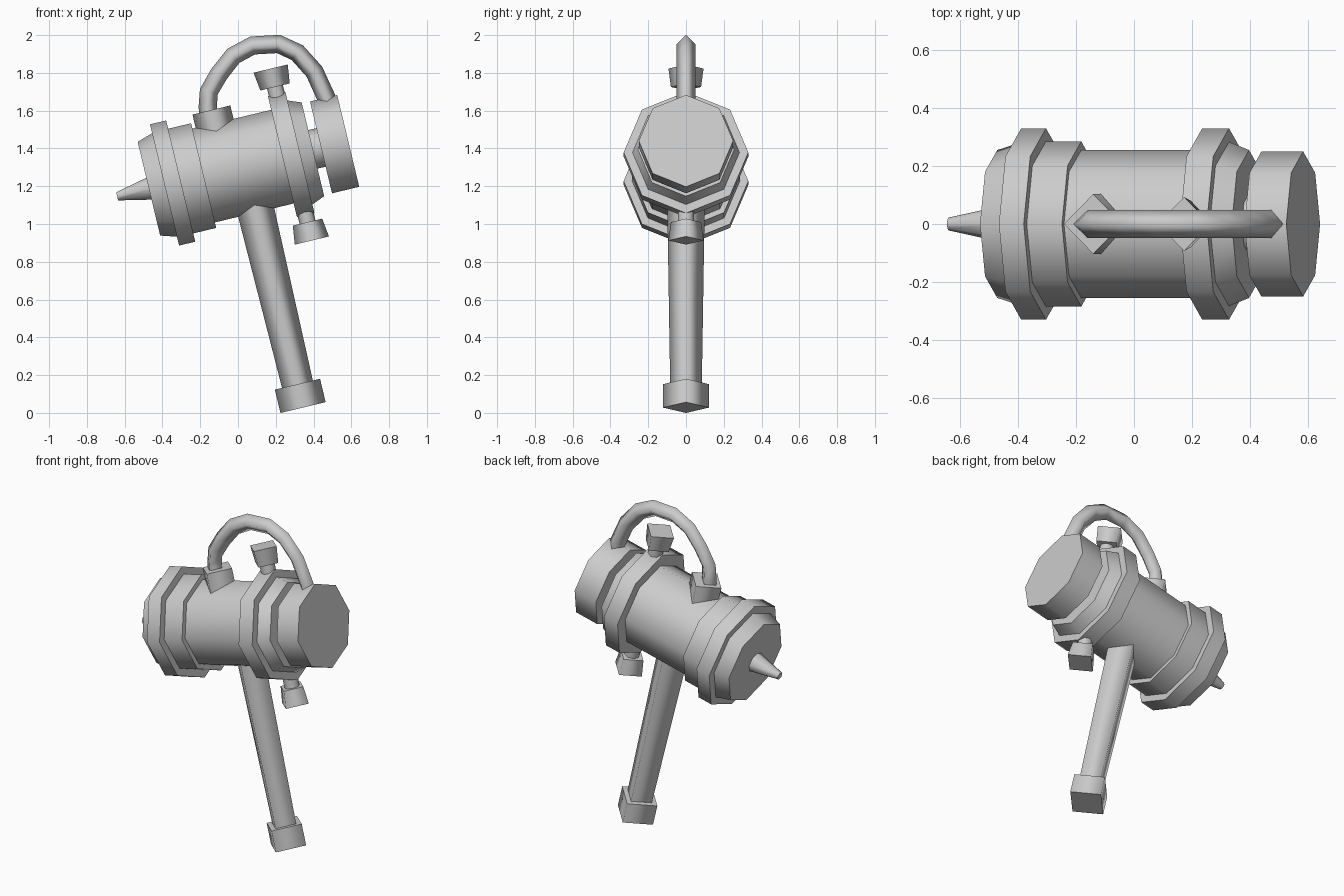
import bpy, bmesh, math
from mathutils import Matrix, Vector

cube = bpy.data.objects.get("Cube")
if cube:
    bpy.data.objects.remove(cube)

steel = bpy.data.materials.new("plain_grey")
steel.use_nodes = True
GREY = (0.6, 0.6, 0.6, 1)
steel.diffuse_color = GREY
steel.node_tree.nodes["Principled BSDF"].inputs["Base Color"].default_value = GREY

# The whole hammer leans; parts are laid out along the head axis and the handle axis
LEAN = Matrix.Translation((0, 0, 1.30)) @ Matrix.Rotation(math.radians(-13.5), 4, 'Y')
ALONG_HEAD = Matrix.Rotation(math.radians(90), 4, 'Y')


def finish(name, bm):
    mesh = bpy.data.meshes.new(name)
    bm.to_mesh(mesh)
    bm.free()
    mesh.materials.append(steel)
    obj = bpy.data.objects.new(name, mesh)
    bpy.context.collection.objects.link(obj)
    return obj


def frustum(name, sides, start, end, r_start, r_end, place):
    """Tapered prism along z with rounded-looking sides and crisp rims."""
    bm = bmesh.new()
    bmesh.ops.create_cone(bm, cap_ends=True, segments=sides, radius1=r_start,
                          radius2=r_end, depth=end - start)
    bmesh.ops.translate(bm, verts=bm.verts, vec=(0, 0, (start + end) / 2))
    bm.normal_update()
    for f in bm.faces:
        f.smooth = True
        if abs(f.normal.z) > 0.95:
            for e in f.edges:
                e.smooth = False
    bm.transform(LEAN @ place)
    return finish(name, bm)


# Head: eight-sided sections from the spike to the striking disc
head = [
    ("spike", -0.658, -0.45, 0.022, 0.067),
    ("rear_cap", -0.485, -0.39, 0.255, 0.285),
    ("rear_band", -0.40, -0.312, 0.33, 0.33),
    ("rear_collar", -0.33, -0.187, 0.285, 0.285),
    ("barrel", -0.35, 0.30, 0.255, 0.255),
    ("front_band", 0.242, 0.337, 0.33, 0.33),
    ("front_cap", 0.32, 0.408, 0.29, 0.255),
    ("neck", 0.39, 0.47, 0.105, 0.105),
    ("striking_disc", 0.452, 0.60, 0.25, 0.25),
]
for name, a, b, ra, rb in head:
    frustum(name, 8, a, b, ra, rb, ALONG_HEAD)

# Handle and pommel: four-sided
shaft = Matrix.Translation((0.038, 0, 0))
frustum("handle", 4, -1.25, -0.15, 0.083, 0.10, shaft)
frustum("pommel", 4, -1.317, -1.19, 0.123, 0.123, shaft)

# Socket for the carrying loop
frustum("loop_socket", 4, 0.18, 0.328, 0.103, 0.103, Matrix.Translation((-0.066, 0, 0)))

# Studs above and below the front band
for side, turn in (("top", 0), ("bottom", math.pi)):
    place = Matrix.Translation((0.29, 0, 0)) @ Matrix.Rotation(turn, 4, 'X')
    frustum(side + "_stud_stem", 8, 0.29, 0.38, 0.043, 0.043, place)
    frustum(side + "_stud_cap", 4, 0.368, 0.468, 0.08, 0.093, place)

# Carrying loop: four-sided tube swept along an arch
path = [Vector((x, 0, z)) for x, z in (
    (-0.15, 1.54), (-0.16, 1.62), (-0.155, 1.70), (-0.10, 1.795), (-0.025, 1.89),
    (0.077, 1.945), (0.214, 1.953), (0.314, 1.907), (0.404, 1.807),
    (0.467, 1.67), (0.485, 1.60))]
bm = bmesh.new()
rings = []
across = Vector((0, 1, 0))
for i, p in enumerate(path):
    before, after = path[max(i - 1, 0)], path[min(i + 1, len(path) - 1)]
    out = across.cross(after - before).normalized()
    rings.append([bm.verts.new(p + d * 0.049) for d in (out, across, -out, -across)])
for r, s in zip(rings, rings[1:]):
    for k in range(4):
        j = (k + 1) % 4
        bm.faces.new((r[k], r[j], s[j], s[k])).smooth = True
bm.faces.new(rings[0])
bm.faces.new(rings[-1])
bmesh.ops.recalc_face_normals(bm, faces=bm.faces)
finish("carrying_loop", bm)
